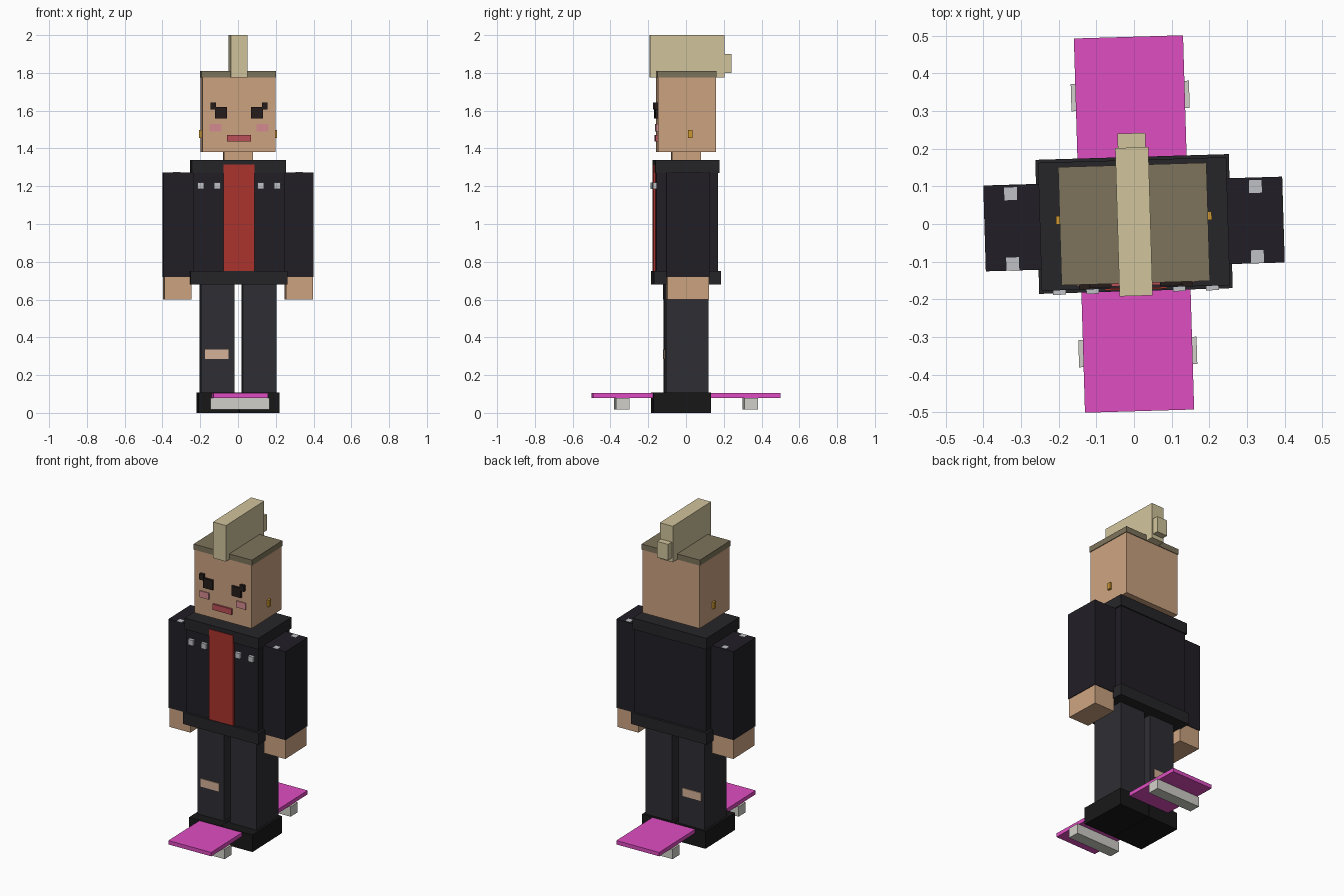
import bpy, bmesh, math
from mathutils import Matrix, Vector

if "Cube" in bpy.data.objects:
    bpy.data.objects.remove(bpy.data.objects["Cube"])

TURN = Matrix.Rotation(math.radians(1.7), 4, 'Z')  # whole figure is turned slightly


def material(name, r, g, b):
    m = bpy.data.materials.new(name)
    m.diffuse_color = [(c / 255) ** 2.2 for c in (r, g, b)] + [1]
    m.use_nodes = True
    m.node_tree.nodes["Principled BSDF"].inputs["Base Color"].default_value = m.diffuse_color
    return m


SKIN = material("skin", 203, 162, 128)
JACKET = material("jacket", 38, 36, 42)
TRIM = material("trim", 42, 42, 45)
TROUSERS = material("trousers", 50, 49, 54)
SHOE = material("shoe", 30, 30, 30)
SHIRT = material("shirt", 170, 54, 48)
METAL = material("metal", 190, 192, 196)
PINK = material("deck_pink", 222, 78, 192)
TRUCK = material("truck", 208, 207, 200)
STUBBLE = material("stubble", 124, 115, 92)
BLOND = material("blond", 208, 195, 155)
DARK = material("dark", 42, 34, 32)
BLUSH = material("blush", 212, 138, 142)
LIPS = material("lips", 186, 80, 88)
GOLD = material("gold", 205, 150, 50)
KNEE = material("knee", 212, 176, 150)


def box(name, mat, x, y, z):
    """Box from (min, max) ranges on each axis."""
    bm = bmesh.new()
    size = [r[1] - r[0] for r in (x, y, z)]
    mid = Vector([(r[0] + r[1]) / 2 for r in (x, y, z)])
    bmesh.ops.create_cube(bm, size=1, matrix=TURN @ Matrix.Translation(mid) @ Matrix.Diagonal((*size, 1)))
    me = bpy.data.meshes.new(name)
    bm.to_mesh(me)
    bm.free()
    me.materials.append(mat)
    ob = bpy.data.objects.new(name, me)
    bpy.context.collection.objects.link(ob)
    return ob


def pair(name, mat, x, y, z):
    """Box on the right and its mirror on the left."""
    box(name + "_right", mat, x, y, z)
    box(name + "_left", mat, (-x[1], -x[0]), y, z)


# Skateboard
box("deck", PINK, (-0.145, 0.145), (-0.497, 0.497), (0.08, 0.104))
for label, y in (("front", -0.34), ("back", 0.34)):
    box("truck_" + label, TRUCK, (-0.157, 0.157), (y - 0.036, y + 0.036), (0.018, 0.08))

# Legs and shoes
pair("shoe", SHOE, (0.002, 0.215), (-0.178, 0.126), (0, 0.107))
pair("leg", TROUSERS, (0.022, 0.2), (-0.112, 0.112), (0.1, 0.7))
box("knee_hole", KNEE, (-0.178, -0.053), (-0.117, 0.117), (0.285, 0.335))

# Torso
box("jacket_hem", TRIM, (-0.257, 0.257), (-0.178, 0.178), (0.68, 0.752))
box("jacket_body", JACKET, (-0.243, 0.243), (-0.163, 0.163), (0.74, 1.28))
box("jacket_collar", TRIM, (-0.25, 0.25), (-0.17, 0.17), (1.27, 1.34))
box("shirt_front", SHIRT, (-0.082, 0.082), (-0.174, -0.1), (0.74, 1.315))

# Arms and hands
pair("arm", JACKET, (0.24, 0.397), (-0.114, 0.114), (0.72, 1.273))
pair("hand", SKIN, (0.25, 0.393), (-0.11, 0.11), (0.6, 0.73))

# Studs on chest and shoulders
for i, x in enumerate((0.115, 0.203)):
    pair(f"chest_stud_{i}", METAL, (x - 0.017, x + 0.017), (-0.182, -0.15), (1.185, 1.219))
for i, y in enumerate((-0.096, 0.09)):
    pair(f"shoulder_stud_{i}", METAL, (0.308, 0.342), (y - 0.017, y + 0.017), (1.235, 1.2745))

# Head
box("neck", SKIN, (-0.077, 0.077), (-0.077, 0.077), (1.33, 1.39))
box("head", SKIN, (-0.193, 0.193), (-0.153, 0.153), (1.38, 1.785))
box("shaved_hair", STUBBLE, (-0.197, 0.197), (-0.157, 0.157), (1.775, 1.81))
box("hair_crest", BLOND, (-0.044, 0.044), (-0.191, 0.203), (1.775, 2.0))
box("hair_crest_back", BLOND, (-0.037, 0.037), (0.19, 0.241), (1.8, 1.9))

# Face
pair("eye", DARK, (0.064, 0.127), (-0.166, -0.14), (1.558, 1.619))
pair("brow", DARK, (0.122, 0.151), (-0.17, -0.14), (1.605, 1.642))
pair("cheek", BLUSH, (0.093, 0.156), (-0.16, -0.14), (1.49, 1.53))
box("mouth", LIPS, (-0.064, 0.064), (-0.164, -0.14), (1.436, 1.472))
pair("earring", GOLD, (0.185, 0.207), (0.005, 0.027), (1.456, 1.497))
